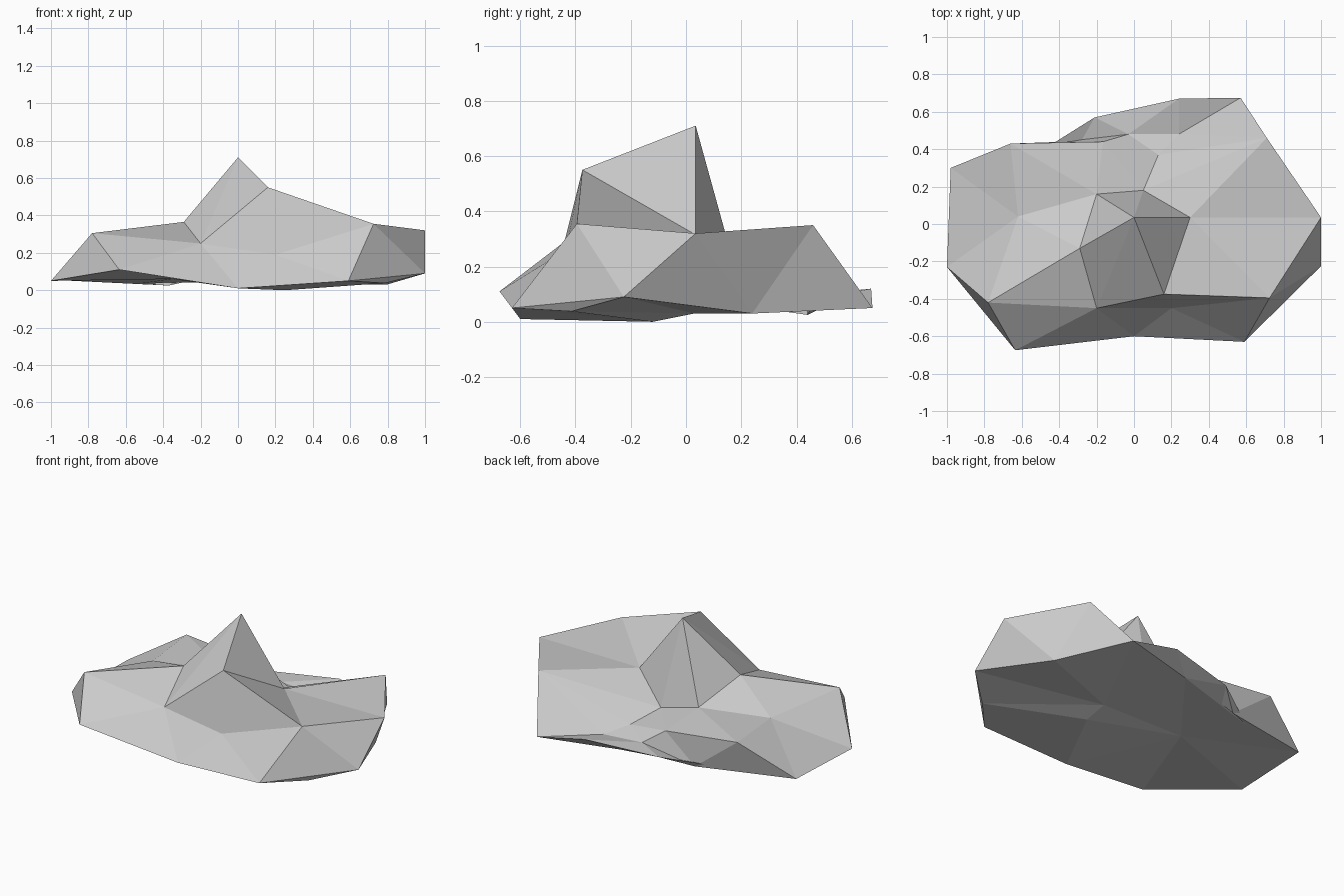
import bpy
import bmesh

if "Cube" in bpy.data.objects:
    bpy.data.objects.remove(bpy.data.objects["Cube"])

# Corner points of the rock, grouped by feature
groups = {
    # peak and the ring around the foot of the spire
    "spire": [(0, .035, .71), (-.29, -.13, .365), (-.20, -.45, .25), (.16, -.375, .55),
              (.30, .035, .315), (.05, .18, .185), (-.20, .16, .245)],
    # raised corners of the surrounding slab
    "slab": [(.20, -.45, .19), (.725, -.395, .355), (1, .035, .32), (.71, .46, .35),
             (-.66, .43, .25), (-.62, .04, .245), (-.78, -.42, .305)],
    # low rim, anticlockwise from the front
    "rim": [(0, -.60, .01), (.59, -.63, .05), (.785, -.415, .038), (1, -.225, .09),
            (.795, .24, .03), (.57, .675, .05), (.24, .67, .12), (-.21, .57, .09),
            (-.37, .44, .025), (-.98, .30, .055), (-1, -.23, .05), (-.635, -.675, .11)],
    # broken step at the back
    "step": [(-.165, .44, .195), (-.03, .48, .10), (.13, .37, .13), (.24, .48, .08)],
    # underside: front keel, left hollow, middle, back undercut, left undercut
    "base": [(.25, -.12, 0), (-.35, 0, .06), (.25, .03, .03), (.07, .54, .05),
             (-.53, .37, .035)],
}

bm = bmesh.new()
P, S, R, K, B = ([bm.verts.new(co) for co in pts] for pts in groups.values())


def fan(center, around, closed=False):
    """Triangles from one corner to a chain of neighbours."""
    chain = around + around[:1] if closed else around
    for a, b in zip(chain, chain[1:]):
        bm.faces.new((center, a, b))


# Spire
fan(P[0], P[1:], True)
# Front slope
fan(S[0], [P[3], P[2], R[0], R[1], S[1]], True)
fan(S[1], [R[1], R[3], S[2], P[4], P[3]])
fan(P[2], [P[1], S[6], R[11], R[0]])
# Left slope
fan(S[5], [S[6], R[10], R[9], S[4], P[6], P[1]], True)
fan(R[11], [R[10], S[6]])
fan(R[9], [S[4], R[8]])
# Right slope and side
fan(S[3], [R[5], K[3], K[2], P[5], P[4], S[2]])
fan(R[4], [R[5], S[3], S[2], R[3], B[2]], True)
fan(R[1], [R[2], R[3]])
# Back step
fan(K[0], [S[4], P[6], P[5], K[2], K[1], R[8]], True)
fan(R[6], [R[5], K[3], K[1], R[7]])
fan(K[1], [K[2], K[3]])
fan(K[1], [R[7], R[8]])
# Underside
fan(B[0], [B[2], B[1], R[0], R[1], R[2]])
fan(B[2], [R[3], R[2], B[0]])
fan(B[2], [R[5], B[3], B[1]])
fan(B[3], [R[5], R[6], R[7], B[4], B[1]])
fan(B[4], [R[7], R[8], R[9]])
fan(B[1], [B[4], R[9], R[10], R[11], R[0]])

bmesh.ops.recalc_face_normals(bm, faces=bm.faces)
mesh = bpy.data.meshes.new("rock")
bm.to_mesh(mesh)
bm.free()

stone = bpy.data.materials.new("light_grey_stone")
stone.diffuse_color = (.6, .6, .6, 1)
stone.use_nodes = True
stone.node_tree.nodes["Principled BSDF"].inputs["Base Color"].default_value = stone.diffuse_color
mesh.materials.append(stone)
rock = bpy.data.objects.new("rock", mesh)
bpy.context.collection.objects.link(rock)
